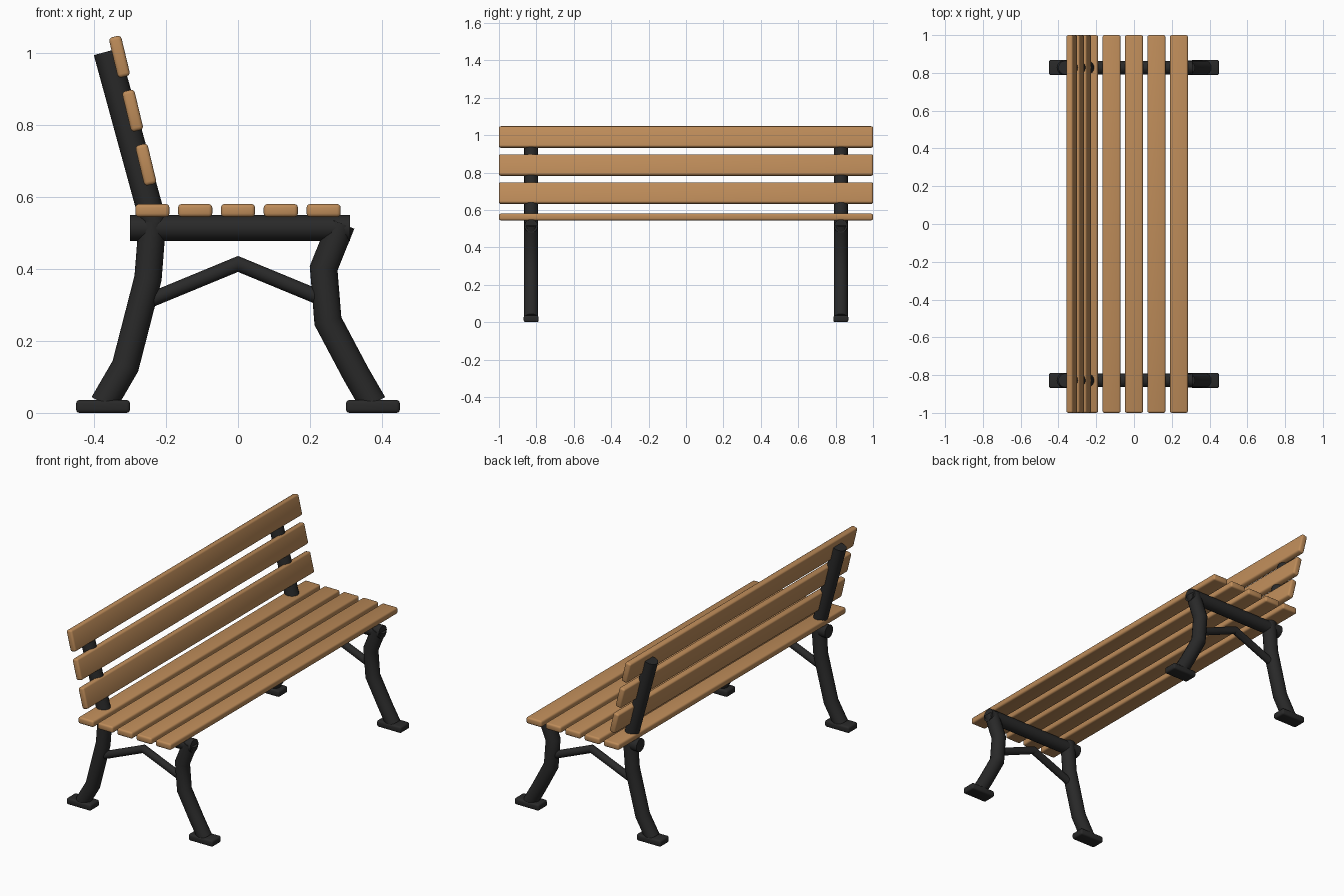
import bpy, bmesh, math
from mathutils import Vector, Matrix

if "Cube" in bpy.data.objects:
    bpy.data.objects.remove(bpy.data.objects["Cube"])


def material(name, rgb):
    m = bpy.data.materials.new(name)
    m.diffuse_color = (*rgb, 1)
    m.use_nodes = True
    m.node_tree.nodes["Principled BSDF"].inputs["Base Color"].default_value = m.diffuse_color
    return m


wood = material("warm wood", (0.51, 0.26, 0.10))
iron = material("black iron", (0.022, 0.022, 0.022))


def finish(bm, name, mat):
    bmesh.ops.recalc_face_normals(bm, faces=bm.faces)
    me = bpy.data.meshes.new(name)
    bm.to_mesh(me)
    bm.free()
    me.materials.append(mat)
    ob = bpy.data.objects.new(name, me)
    bpy.context.collection.objects.link(ob)
    bpy.ops.object.select_all(action='DESELECT')
    ob.select_set(True)
    bpy.context.view_layer.objects.active = ob
    bpy.ops.object.shade_smooth_by_angle(angle=math.radians(35))
    return ob


def box(name, center, size, mat, tilt=0.0, bevel=0.01):
    """Rounded box, tilted about the y axis."""
    bm = bmesh.new()
    bmesh.ops.create_cube(bm, size=1)
    bmesh.ops.scale(bm, vec=size, verts=bm.verts)
    bmesh.ops.bevel(bm, geom=bm.edges[:], offset=bevel, segments=3,
                    profile=0.5, affect='EDGES')
    bmesh.ops.transform(bm, verts=bm.verts, matrix=Matrix.Translation(center)
                        @ Matrix.Rotation(tilt, 4, 'Y'))
    return finish(bm, name, mat)


def tube(name, path, y, radius, mat, sides=16):
    """Round bar with mitred bends along an x-z path."""
    pts = [Vector(p) for p in path]
    bm = bmesh.new()
    rings = []
    for i, p in enumerate(pts):
        a = (p - pts[i - 1]).normalized() if i else (pts[1] - p).normalized()
        b = (pts[i + 1] - p).normalized() if i < len(pts) - 1 else a
        t = (a + b).normalized()
        n = Vector((-t.y, t.x)) / t.dot(a)
        ring = []
        for k in range(sides):
            ang = 2 * math.pi * k / sides
            q = p + n * radius * math.cos(ang)
            ring.append(bm.verts.new((q.x, y + radius * math.sin(ang), q.y)))
        rings.append(ring)
    for r, s in zip(rings, rings[1:]):
        for k in range(sides):
            j = (k + 1) % sides
            bm.faces.new((r[k], r[j], s[j], s[k]))
    bm.faces.new(rings[0])
    bm.faces.new(rings[-1])
    return finish(bm, name, mat)


# Seat slats
for i in range(5):
    box(f"seat_slat_{i + 1}", (-0.238 + 0.119 * i, 0, 0.5625),
        (0.095, 2, 0.036), wood)

# Backrest slats
for i in range(3):
    box(f"back_slat_{i + 1}", (-0.256 - 0.0367 * i, 0, 0.69 + 0.15 * i),
        (0.035, 2, 0.115), wood, tilt=math.radians(-13.5))

# Iron end frames
for side, y in (("left", -0.828), ("right", 0.828)):
    tube(f"{side}_seat_beam", [(-0.3, 0.514), (0.311, 0.514)], y, 0.036, iron)
    tube(f"{side}_back_post", [(-0.234, 0.525), (-0.365, 1.004)], y, 0.037, iron)
    tube(f"{side}_rear_leg", [(-0.238, 0.53), (-0.25, 0.375),
                              (-0.313, 0.13), (-0.374, 0.025)], y, 0.038, iron)
    tube(f"{side}_front_leg", [(0.288, 0.526), (0.238, 0.402), (0.25, 0.255),
                               (0.328, 0.108), (0.376, 0.025)], y, 0.038, iron)
    tube(f"{side}_brace", [(-0.24, 0.315), (0, 0.414), (0.24, 0.315)],
         y, 0.0205, iron)
    for end, x in (("rear", -0.375), ("front", 0.375)):
        box(f"{side}_{end}_foot", (x, y, 0.018), (0.15, 0.08, 0.036), iron)
